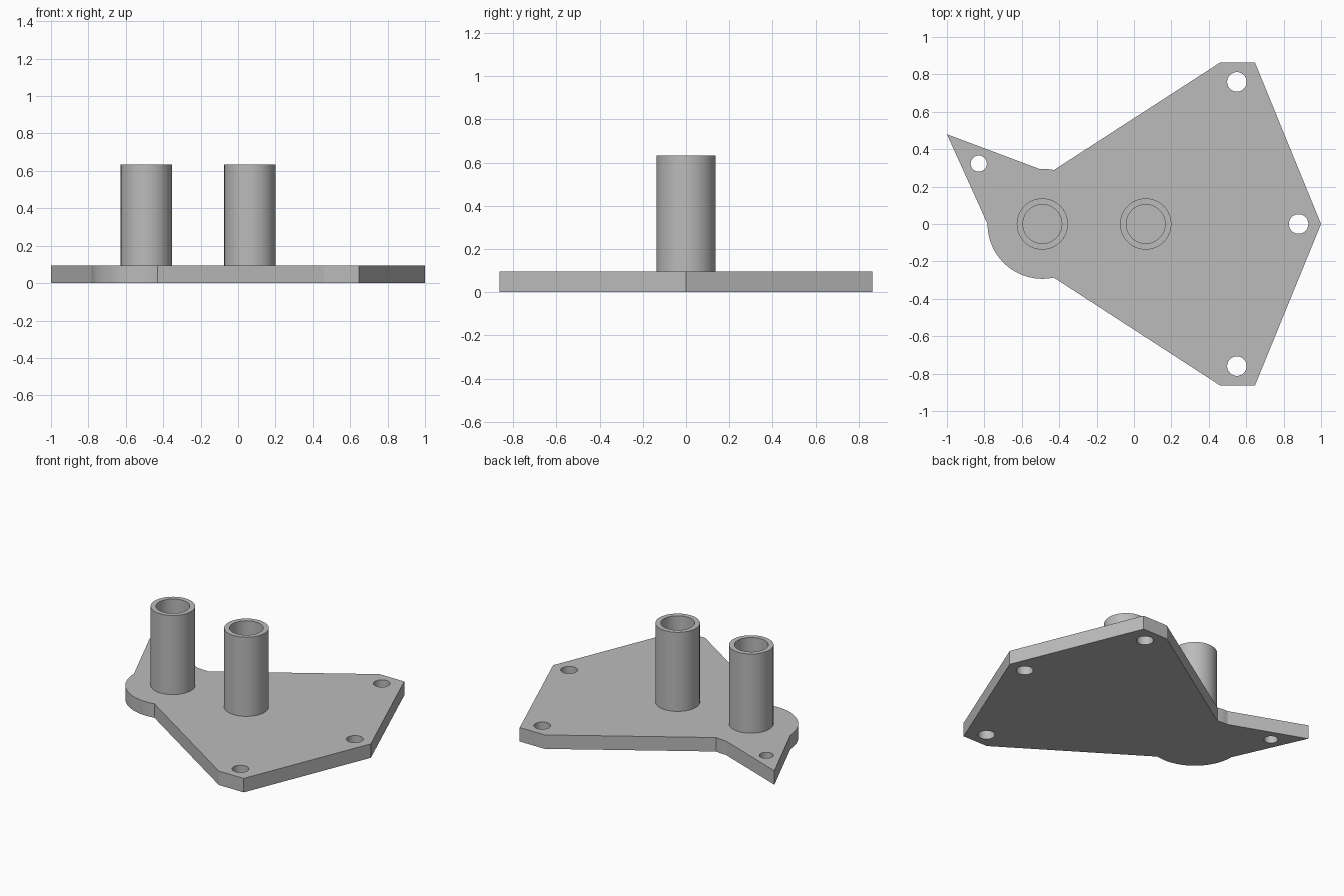
import bpy
import bmesh
from math import cos, sin, radians

if "Cube" in bpy.data.objects:
    bpy.data.objects.remove(bpy.data.objects["Cube"])

THICKNESS = 0.095
TUBE_TOP = 0.633
LUG_X = -0.49

grey = bpy.data.materials.new("plain grey")
grey.use_nodes = True
colour = (0.5, 0.5, 0.5, 1)
grey.diffuse_color = colour
grey.node_tree.nodes["Principled BSDF"].inputs["Base Color"].default_value = colour


def arc(x, y, radius, start, end, steps):
    """Points along an arc, both ends included; angles in degrees."""
    angles = [radians(start + (end - start) * i / steps) for i in range(steps + 1)]
    return [(x + radius * cos(a), y + radius * sin(a)) for a in angles]


def circle(x, y, radius, steps=48):
    return arc(x, y, radius, 0, 360, steps)[:-1]


def slab(name, loops, bottom, top):
    """Extrude an outline (first loop) with holes (other loops)."""
    bm = bmesh.new()
    edges = []
    for loop in loops:
        verts = [bm.verts.new((x, y, bottom)) for x, y in loop]
        edges += [bm.edges.new((v, verts[i - 1])) for i, v in enumerate(verts)]
    bmesh.ops.triangle_fill(bm, edges=edges, use_beauty=True, normal=(0, 0, 1))
    result = bmesh.ops.extrude_face_region(bm, geom=bm.faces[:], use_keep_orig=True)
    raised = [g for g in result["geom"] if isinstance(g, bmesh.types.BMVert)]
    bmesh.ops.translate(bm, verts=raised, vec=(0, 0, top - bottom))
    bmesh.ops.recalc_face_normals(bm, faces=bm.faces[:])
    mesh = bpy.data.meshes.new(name)
    bm.to_mesh(mesh)
    bm.free()
    mesh.materials.append(grey)
    obj = bpy.data.objects.new(name, mesh)
    bpy.context.collection.objects.link(obj)
    bpy.ops.object.select_all(action="DESELECT")
    obj.select_set(True)
    bpy.context.view_layer.objects.active = obj
    bpy.ops.object.shade_smooth_by_angle(angle=radians(20))
    return obj


# Base plate: pointed ear, rounded lug and wide wing, with four screw holes
outline = [(-1, 0.48)]
outline += arc(LUG_X, 0, 0.293, 180, 282, 32)
outline += [(0.46, -0.863), (0.647, -0.863), (1, 0), (0.647, 0.863), (0.46, 0.863)]
outline += arc(LUG_X, 0, 0.295, 78, 93, 4)
holes = [circle(0.55, 0.76, 0.052), circle(0.55, -0.76, 0.052),
         circle(0.88, 0, 0.052), circle(-0.83, 0.323, 0.043)]
slab("base_plate", [outline] + holes, 0, THICKNESS)

# Two upright open tubes standing on the plate
for name, x in (("lug_tube", LUG_X), ("centre_tube", 0.063)):
    slab(name, [circle(x, 0, 0.137, 64), circle(x, 0, 0.104, 64)], THICKNESS, TUBE_TOP)
